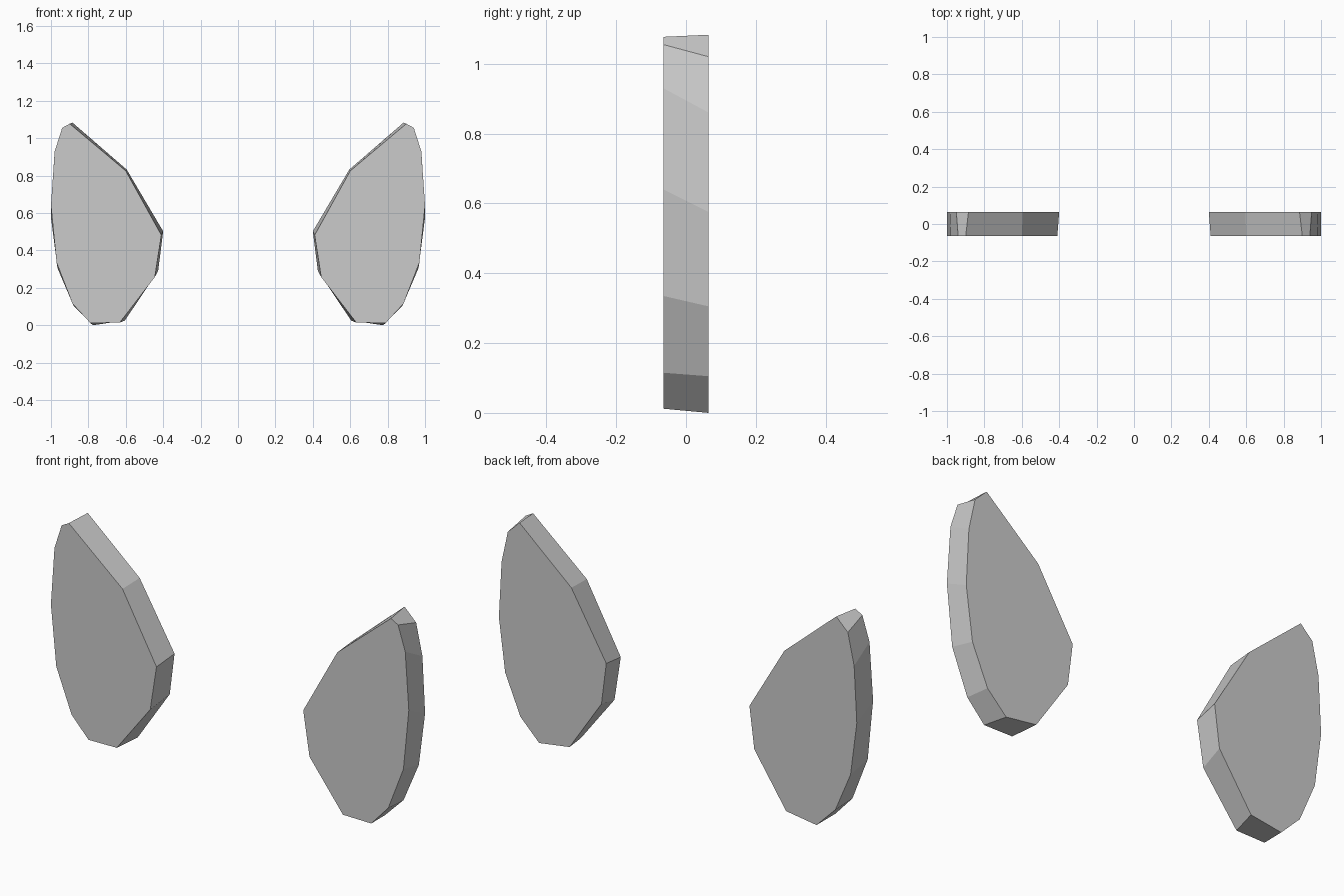
import bpy, bmesh

if "Cube" in bpy.data.objects:
    bpy.data.objects.remove(bpy.data.objects["Cube"])

HALF = 0.065

# Outline (x, z) of the right plate on its front and back faces
FRONT = [(0.90, 1.077), (0.94, 1.055), (0.98, 0.93), (1.0, 0.64), (0.97, 0.335),
         (0.885, 0.115), (0.79, 0.012), (0.632, 0.014), (0.445, 0.257),
         (0.41, 0.482), (0.60, 0.825)]
BACK = [(0.885, 1.083), (0.95, 1.02), (0.985, 0.86), (1.0, 0.575), (0.965, 0.305),
        (0.88, 0.105), (0.775, 0.0), (0.605, 0.025), (0.427, 0.29),
        (0.40, 0.502), (0.595, 0.832)]


def plate(name, side):
    bm = bmesh.new()
    f = [bm.verts.new((side * x, -HALF, z)) for x, z in FRONT]
    b = [bm.verts.new((side * x, HALF, z)) for x, z in BACK]
    bm.faces.new(f)
    bm.faces.new(b[::-1])
    # Slightly twisted rim between the two outlines
    n = len(f)
    for i in range(n):
        j = (i + 1) % n
        bm.faces.new((f[i], b[i], b[j], f[j]))
    bmesh.ops.recalc_face_normals(bm, faces=bm.faces)
    mesh = bpy.data.meshes.new(name)
    bm.to_mesh(mesh)
    bm.free()
    bpy.context.collection.objects.link(bpy.data.objects.new(name, mesh))


# Mirrored pair of faceted plates
plate("right_plate", 1)
plate("left_plate", -1)
